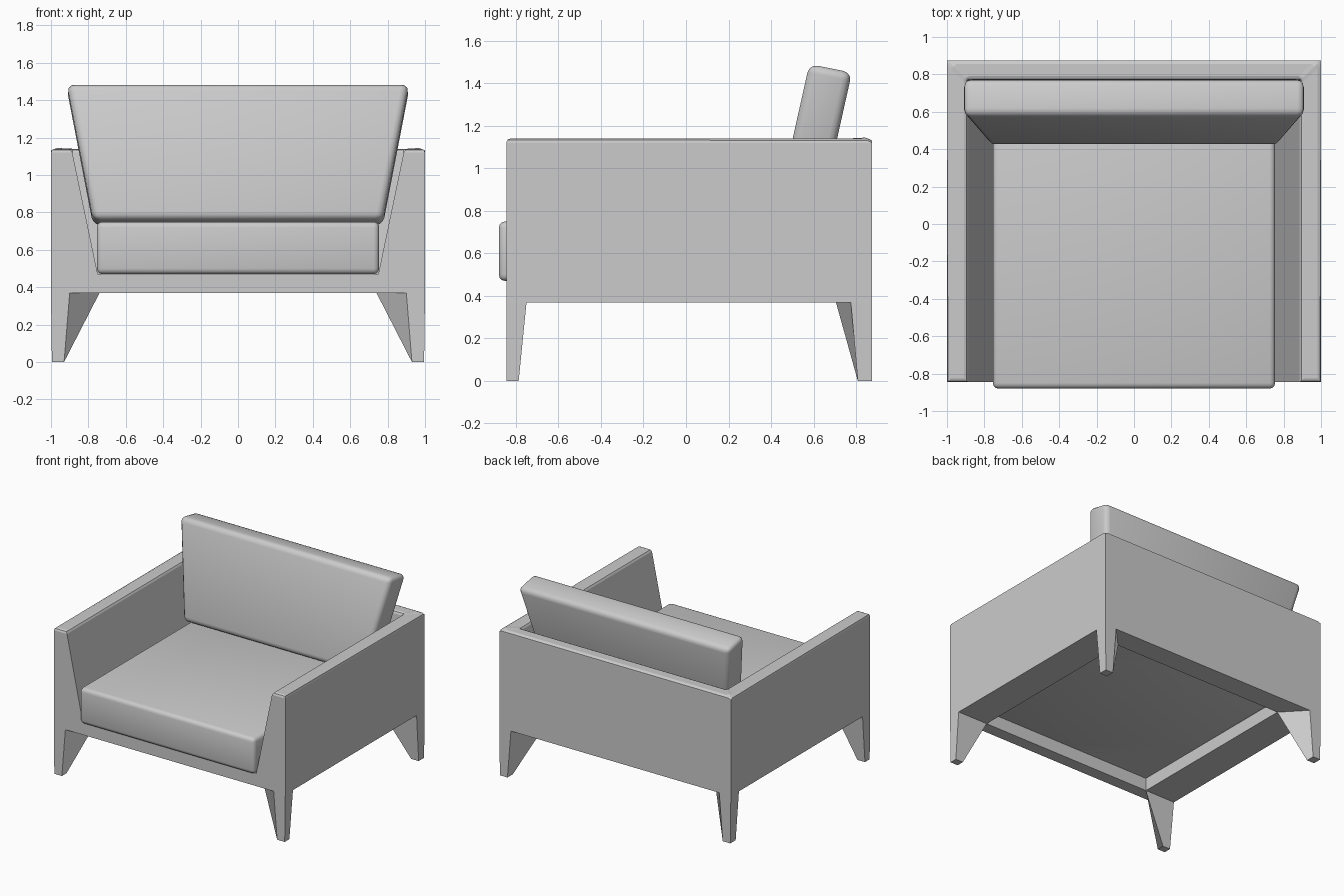
import bpy, bmesh

if "Cube" in bpy.data.objects:
    bpy.data.objects.remove(bpy.data.objects["Cube"])


def make(name, verts, faces, bevel=0.0, segments=2, pick=None, smooth=False):
    """Build an object from points and faces, bevelling the edges chosen by pick."""
    bm = bmesh.new()
    vs = [bm.verts.new(v) for v in verts]
    for f in faces:
        bm.faces.new([vs[i] for i in f])
    bmesh.ops.recalc_face_normals(bm, faces=bm.faces)
    if bevel:
        edges = [e for e in bm.edges if pick is None or pick(e)]
        bmesh.ops.bevel(bm, geom=edges, offset=bevel, segments=segments,
                        profile=0.5, affect='EDGES', clamp_overlap=True)
    mesh = bpy.data.meshes.new(name)
    bm.to_mesh(mesh)
    bm.free()
    ob = bpy.data.objects.new(name, mesh)
    bpy.context.collection.objects.link(ob)
    if smooth:
        bpy.ops.object.select_all(action='DESELECT')
        ob.select_set(True)
        bpy.context.view_layer.objects.active = ob
        bpy.ops.object.shade_smooth_by_angle(angle=0.7)
    return ob


HEX = [(0, 3, 2, 1), (4, 5, 6, 7), (0, 1, 5, 4), (1, 2, 6, 5), (2, 3, 7, 6), (3, 0, 4, 7)]


def ring(x, y0, y1, z):
    return [(x, y0, z), (x, y1, z), (-x, y1, z), (-x, y0, z)]


FRONT, BACK = -0.845, 0.875
BOTTOM, RAIL, TOP = 0.37, 0.47, 1.14

# Frame: two arms, back and front rail in one shell, open in front above the rail
verts = (ring(1.0, FRONT, BACK, BOTTOM)        # 0-3 outer bottom
         + ring(1.0, FRONT, BACK, TOP)         # 4-7 outer top
         + ring(0.89, FRONT, 0.77, TOP)        # 8-11 inner top
         + ring(0.75, FRONT, 0.71, RAIL)       # 12-15 inner at rail height
         + ring(0.74, -0.75, 0.705, RAIL)      # 16-19 opening, upper
         + ring(0.74, -0.75, 0.705, BOTTOM))   # 20-23 opening, lower
faces = [(0, 4, 8, 12, 15, 11, 7, 3)]
for i in range(3):
    faces += [(i, i + 1, i + 5, i + 4),
              (i + 4, i + 5, i + 9, i + 8),
              (i + 8, i + 9, i + 13, i + 12)]
for i in range(4):
    j = (i + 1) % 4
    faces += [(12 + i, 12 + j, 16 + j, 16 + i),
              (16 + i, 16 + j, 20 + j, 20 + i),
              (20 + i, 20 + j, j, i)]
faces.append((16, 17, 18, 19))
make("frame", verts, faces, 0.02, 2,
     lambda e: all(v.co.z > TOP - 0.01 for v in e.verts))

# Legs: kite-shaped at the top, tapering to small square feet
legs = {
    "front_leg": (FRONT, -0.75, -0.75, -0.787),
    "back_leg": (BACK, 0.775, 0.705, 0.808),
}
for name, (edge, side, corner, foot) in legs.items():
    for label, s in (("right", 1), ("left", -1)):
        pts = [(0.995 * s, edge, 0), (0.93 * s, edge, 0),
               (0.93 * s, foot, 0), (0.995 * s, foot, 0),
               (s, edge, BOTTOM), (0.9 * s, edge, BOTTOM),
               (0.74 * s, corner, BOTTOM), (s, side, BOTTOM)]
        make(label + "_" + name, pts, HEX)

# Seat cushion, reaching slightly past the front rail
make("seat_cushion",
     ring(0.755, -0.88, 0.66, RAIL) + ring(0.755, -0.88, 0.66, 0.75),
     HEX, 0.03, 3, smooth=True)

# Back cushion: leaning, wider at the top
back = [(0.775, 0.418, 0.765), (0.775, 0.618, 0.725),
        (-0.775, 0.618, 0.725), (-0.775, 0.418, 0.765),
        (0.915, 0.58, 1.49), (0.915, 0.78, 1.45),
        (-0.915, 0.78, 1.45), (-0.915, 0.58, 1.49)]
make("back_cushion", back, HEX, 0.04, 3, smooth=True)
